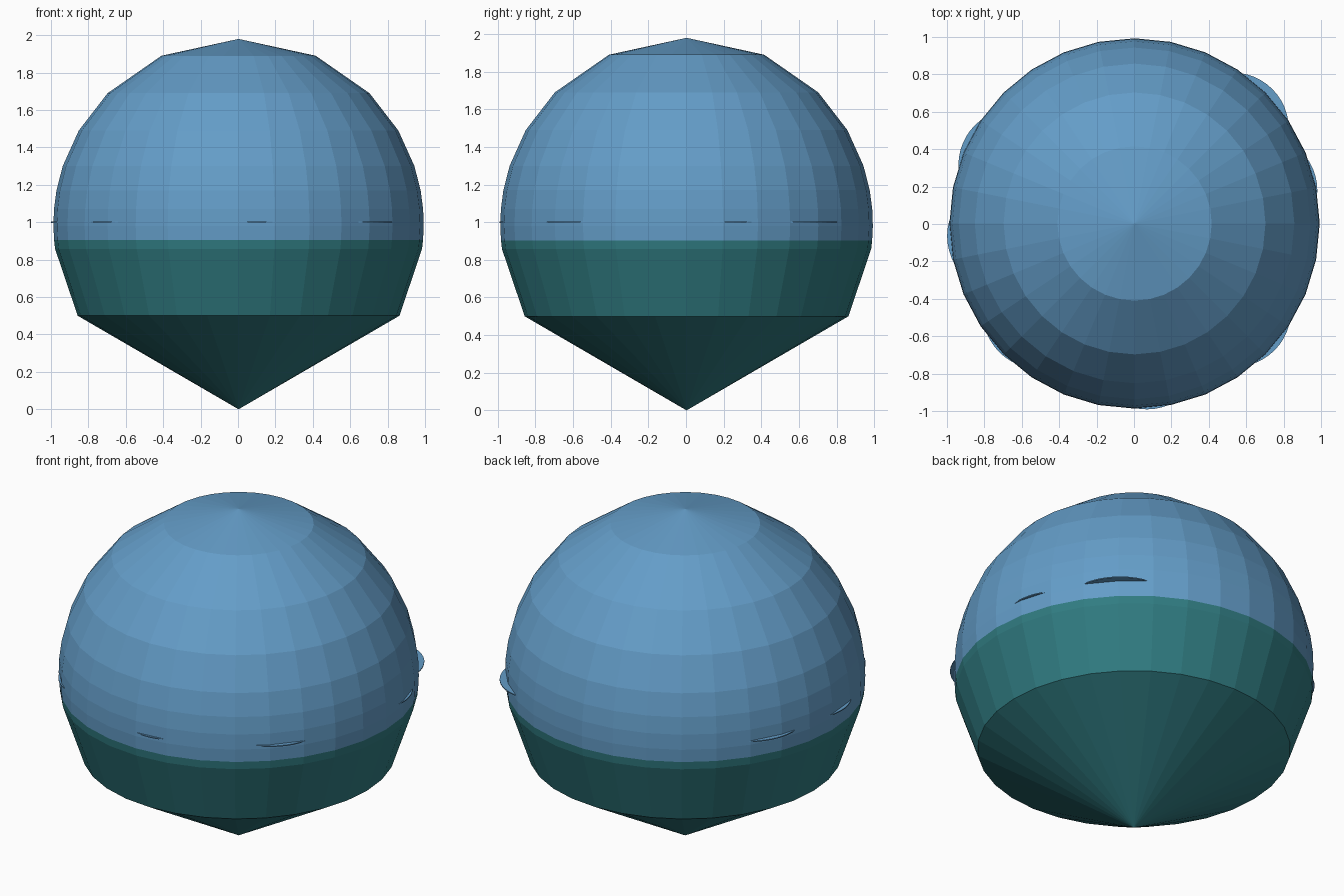
import bpy, bmesh, math
from mathutils import Vector

cube = bpy.data.objects.get("Cube")
if cube:
    bpy.data.objects.remove(cube, do_unlink=True)

R = 0.99                              # ball radius, also its centre height
CENTRE = Vector((0.003, 0.003, 0.0))
SIDES = 32


def material(name, rgb):
    m = bpy.data.materials.new(name)
    m.use_nodes = True
    m.diffuse_color = (*rgb, 1)
    m.node_tree.nodes["Principled BSDF"].inputs["Base Color"].default_value = (*rgb, 1)
    return m


blue = material("sky blue", (0.127, 0.337, 0.578))
teal = material("deep teal", (0.030, 0.202, 0.223))


def finish(name, bm, mat):
    bmesh.ops.remove_doubles(bm, verts=bm.verts, dist=1e-4)
    bmesh.ops.recalc_face_normals(bm, faces=bm.faces)
    mesh = bpy.data.meshes.new(name)
    bm.to_mesh(mesh)
    bm.free()
    mesh.materials.append(mat)
    obj = bpy.data.objects.new(name, mesh)
    obj.location = CENTRE
    bpy.context.collection.objects.link(obj)
    return obj


def lathe(name, heights, mat):
    """Spin rings that lie on the ball at the given heights."""
    bm = bmesh.new()
    pts = [bm.verts.new((math.sqrt(max(0, R * R - (z - R) ** 2)), 0, z)) for z in heights]
    edges = [bm.edges.new(pair) for pair in zip(pts, pts[1:])]
    bmesh.ops.spin(bm, geom=pts + edges, cent=(0, 0, 0), axis=(0, 0, 1),
                   angle=math.tau, steps=SIDES)
    return finish(name, bm, mat)


# Faceted dome and pointed base
lathe("dome", [0.904, 0.98, 1.07, 1.17, 1.3, 1.49, 1.69, 1.89, 2 * R], blue)
lathe("pointed_base", [0, 0.5, 0.858, 0.904], teal)

# Thin discs that poke out around the waist: direction and half width in degrees
DISC = 0.3
for i, (angle, half) in enumerate([(44, 10), (14.5, 5.2), (-41, 7.5), (-84.5, 4.5),
                                   (-137, 5), (-174.5, 6.5), (154, 8)]):
    a, h = math.radians(angle), math.radians(half)
    d = R * math.cos(h) - math.sqrt(DISC ** 2 - (R * math.sin(h)) ** 2)
    bm = bmesh.new()
    bmesh.ops.create_cone(bm, cap_ends=True, segments=48, radius1=DISC,
                          radius2=DISC, depth=0.006)
    bmesh.ops.translate(bm, verts=bm.verts, vec=(d * math.cos(a), d * math.sin(a), 1.0))
    finish(f"waist_disc_{i + 1}", bm, blue)
